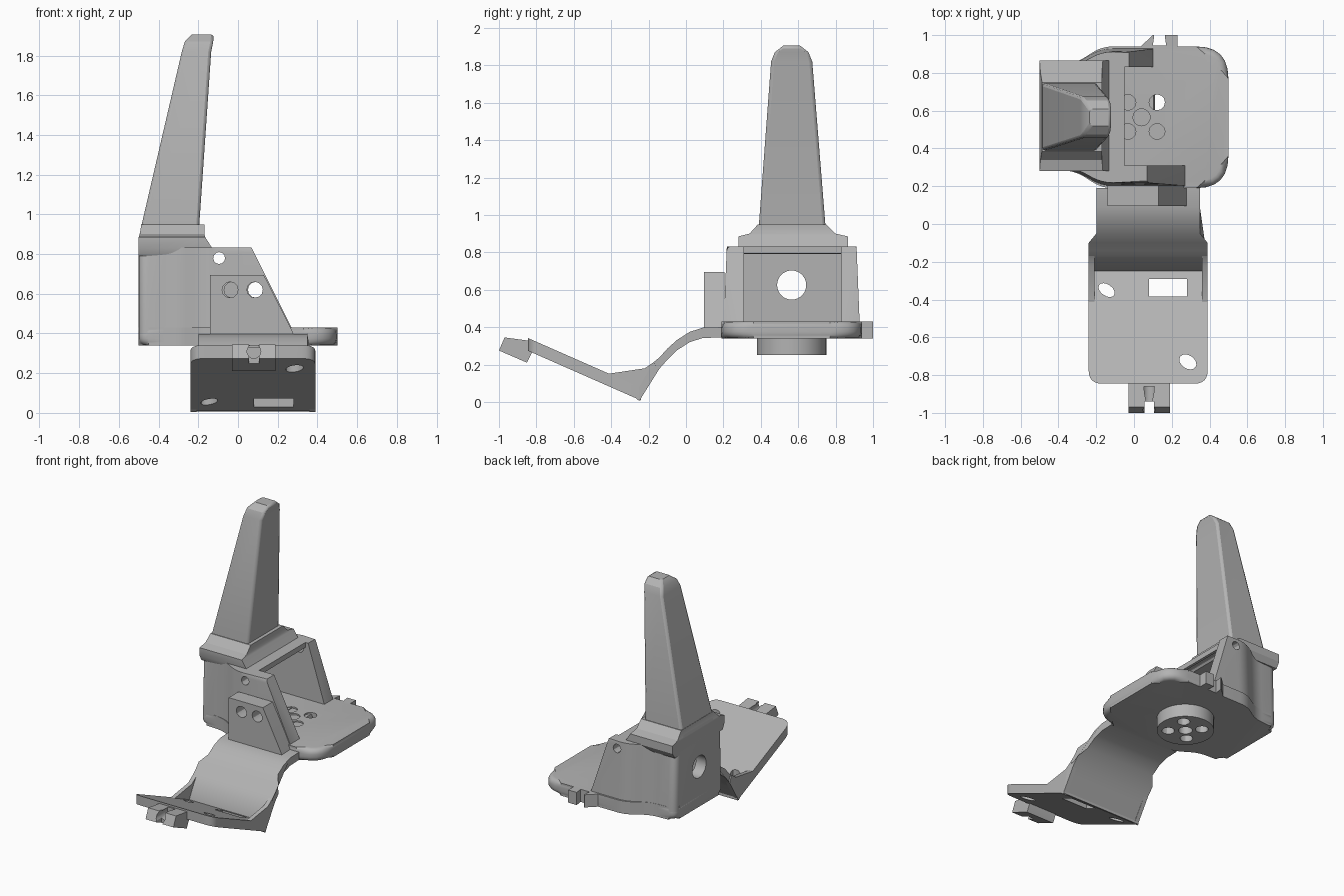
import bpy, bmesh, math
from mathutils import Vector

if "Cube" in bpy.data.objects:
    bpy.data.objects.remove(bpy.data.objects["Cube"])

grey = bpy.data.materials.new("plain grey")
grey.use_nodes = True
grey.diffuse_color = (0.45, 0.45, 0.45, 1)
grey.node_tree.nodes["Principled BSDF"].inputs["Base Color"].default_value = (0.45, 0.45, 0.45, 1)


def add(name, bm):
    bmesh.ops.recalc_face_normals(bm, faces=bm.faces)
    mesh = bpy.data.meshes.new(name)
    bm.to_mesh(mesh)
    bm.free()
    mesh.materials.append(grey)
    ob = bpy.data.objects.new(name, mesh)
    bpy.context.collection.objects.link(ob)
    return ob


def place(p, h, axis):
    return {"x": (h, p[0], p[1]), "y": (p[0], h, p[1]), "z": (p[0], p[1], h)}[axis]


def prism(name, pts, axis, a, b, edit=None):
    """Extrude a 2D outline along an axis; edit may adjust the bmesh."""
    bm = bmesh.new()
    low, high = ([bm.verts.new(place(p, h, axis)) for p in pts] for h in (a, b))
    bm.faces.new(low)
    bm.faces.new(high)
    for i in range(len(pts)):
        j = (i + 1) % len(pts)
        bm.faces.new((low[i], low[j], high[j], high[i]))
    if edit:
        edit(bm)
    return add(name, bm)


def box(name, x, y, z):
    return prism(name, [(x[0], y[0]), (x[1], y[0]), (x[1], y[1]), (x[0], y[1])], "z", *z)


def disc(name, c, r, axis, a, b, n=24, stretch=1.0, turn=0.0):
    pts = []
    for i in range(n):
        t = 2 * math.pi * i / n
        u, v = r * stretch * math.cos(t), r * math.sin(t)
        pts.append((c[0] + u * math.cos(turn) - v * math.sin(turn),
                    c[1] + u * math.sin(turn) + v * math.cos(turn)))
    return prism(name, pts, axis, a, b)


def loft(name, sections):
    """Stack rectangular sections given as (z, x0, x1, y0, y1)."""
    bm = bmesh.new()
    rings = [[bm.verts.new(p) for p in ((x0, y0, z), (x1, y0, z), (x1, y1, z), (x0, y1, z))]
             for z, x0, x1, y0, y1 in sections]
    bm.faces.new(rings[0])
    bm.faces.new(rings[-1])
    for r, s in zip(rings, rings[1:]):
        for i in range(4):
            bm.faces.new((r[i], r[(i + 1) % 4], s[(i + 1) % 4], s[i]))
    return add(name, bm)


def cut(ob, *cutters):
    for c in cutters:
        mod = ob.modifiers.new("cut", "BOOLEAN")
        mod.operation, mod.solver, mod.object = "DIFFERENCE", "EXACT", c
    graph = bpy.context.evaluated_depsgraph_get()
    mesh = bpy.data.meshes.new_from_object(ob.evaluated_get(graph))
    ob.modifiers.clear()
    ob.data = mesh
    for c in cutters:
        bpy.data.objects.remove(c)


def rounded(pts, radii, steps=6):
    """Round each corner of an outline by its own radius."""
    out = []
    for i, r in enumerate(radii):
        p, a, b = (Vector(pts[k % len(pts)]) for k in (i, i - 1, i + 1))
        s, e = p + (a - p).normalized() * r, p + (b - p).normalized() * r
        if r == 0:
            out.append(tuple(p))
            continue
        for k in range(steps + 1):
            t = k / steps
            out.append(tuple(s * (1 - t) ** 2 + p * 2 * t * (1 - t) + e * t * t))
    return out


# Base plate with rounded rim
def round_rim(bm):
    rim = [e for e in bm.edges if abs(e.verts[0].co.z - e.verts[1].co.z) < 0.001]
    bmesh.ops.bevel(bm, geom=rim, offset=0.035, segments=4, profile=0.5, affect="EDGES")


base_outline = rounded([(-0.5, 0.29), (-0.31, 0.28), (-0.17, 0.19), (0.5, 0.19),
                        (0.5, 0.94), (-0.17, 0.94), (-0.31, 0.85), (-0.5, 0.84)],
                       [0.05, 0.06, 0.06, 0.17, 0.17, 0.06, 0.06, 0.05])
base = prism("base_plate", base_outline, "z", 0.34, 0.43, round_rim)
boss = disc("base_boss", (0.04, 0.565), 0.185, "z", 0.25, 0.36, 48)
for part in (base, boss):
    cut(part, disc("hole", (0.04, 0.565), 0.045, "z", 0.1, 0.6),
        *[disc("hole", (0.045 + sx * 0.077, 0.567 + sy * 0.077), 0.042, "z", 0.1, 0.6, 12)
          for sx in (-1, 1) for sy in (-1, 1)])

# Notched lug behind the base
lug = prism("rear_lug", [(0.03, 0.9), (0.03, 0.935), (0.1, 1.0), (0.23, 1.0), (0.23, 0.9)], "z", 0.34, 0.43)
cut(lug, prism("notch", [(0.1, 0.945), (0.17, 0.945), (0.15, 1.1), (0.12, 1.1)], "z", 0.2, 0.6))


# Housing: tapered shell, hollow and open towards +x
def taper(bm):
    tops = [e for e in bm.edges if all(v.co.z > 0.8 for v in e.verts)]
    for v in bm.verts:
        if v.co.z > 0.8:
            v.co.y = 0.567 + (v.co.y - 0.567) * 0.95
    bmesh.ops.bevel(bm, geom=tops, offset=0.025, segments=3, profile=0.5, affect="EDGES")


shell_outline = rounded([(-0.5, 0.29), (-0.31, 0.28), (-0.17, 0.2), (0.35, 0.2),
                         (0.35, 0.93), (-0.17, 0.93), (-0.31, 0.85), (-0.5, 0.84)],
                        [0.05, 0.06, 0.06, 0, 0, 0.06, 0.06, 0.05])
housing = prism("housing", shell_outline, "z", 0.38, 0.832, taper)
cut(housing,
    prism("slope", [(0.065, 0.84), (0.285, 0.4), (0.285, 0.2), (0.7, 0.2), (0.7, 0.84)], "y", 0.0, 0.57),
    prism("slope", [(-0.03, 0.84), (0.11, 0.4), (0.11, 0.2), (0.7, 0.2), (0.7, 0.84)], "y", 0.56, 1.2),
    box("cavity", (-0.42, 0.6), (0.31, 0.83), (0.425, 0.795)),
    box("opening", (-0.05, 0.6), (0.31, 0.83), (0.42, 1.0)),
    disc("axle_hole", (0.565, 0.625), 0.078, "x", -0.7, -0.3, 32),
    disc("screw_hole", (-0.095, 0.78), 0.03, "y", 0.0, 1.2, 12),
    disc("screw_hole", (-0.03, 0.62), 0.04, "y", 0.0, 0.4, 12),
    disc("screw_hole", (0.09, 0.62), 0.04, "y", 0.0, 0.4, 12))

# Upright finger on its flange
flange = loft("finger_flange", [(0.79, -0.5, -0.25, 0.3, 0.84), (0.83, -0.5, -0.13, 0.28, 0.865),
                                (0.885, -0.5, -0.165, 0.28, 0.865), (0.9, -0.495, -0.17, 0.34, 0.8),
                                (0.95, -0.487, -0.17, 0.385, 0.75)])
finger = loft("finger", [(0.88, -0.5, -0.2, 0.385, 0.75), (0.95, -0.485, -0.195, 0.39, 0.745),
                         (1.82, -0.283, -0.135, 0.455, 0.675), (1.87, -0.268, -0.125, 0.475, 0.655),
                         (1.905, -0.235, -0.12, 0.52, 0.61)])
bevel = finger.modifiers.new("soft_edges", "BEVEL")
bevel.width, bevel.segments, bevel.limit_method, bevel.angle_limit = 0.015, 2, "ANGLE", 0.9

# Bracket joining the pedal to the housing
bracket = prism("pedal_bracket", [(-0.14, 0.37), (0.29, 0.37), (0.27, 0.42), (0.13, 0.695), (-0.14, 0.695)],
                "y", 0.095, 0.205)
cut(bracket, *[disc("hole", (x, 0.62), 0.04, "y", 0.0, 0.4, 12) for x in (-0.04, 0.085)])


# Curved neck, flaring where it meets the pedal
def flare(bm):
    for v in bm.verts:
        if v.co.y > -0.07:
            v.co.x = 0.075 + (v.co.x - 0.075) * 0.87


neck_top = [(0.19, 0.4), (0.09, 0.397), (0.02, 0.375), (-0.05, 0.33), (-0.1, 0.285),
            (-0.14, 0.24), (-0.17, 0.215), (-0.2, 0.17), (-0.25, 0.08)]
neck_low = [(-0.25, 0.01), (-0.18, 0.12), (-0.14, 0.18), (-0.1, 0.225), (-0.05, 0.275),
            (0.02, 0.32), (0.09, 0.342), (0.19, 0.345)]
prism("pedal_neck", neck_top + neck_low, "x", -0.24, 0.39, flare)


# Sloped pedal plate with slot and oval holes
def slope(bm):
    for v in bm.verts:
        v.co.z -= 0.44 * (v.co.y + 0.25)


pedal = prism("pedal_plate", rounded([(-0.24, -0.24), (-0.24, -0.845), (0.39, -0.845), (0.39, -0.24)],
                                     [0, 0.07, 0.07, 0]), "z", 0.012, 0.08, slope)
cut(pedal, box("slot", (0.08, 0.28), (-0.385, -0.29), (-0.2, 0.6)),
    disc("oval", (-0.145, -0.35), 0.03, "z", -0.2, 0.6, 16, 1.6, -0.6),
    disc("oval", (0.285, -0.73), 0.035, "z", -0.2, 0.6, 16, 1.4, -0.6))

# Side gussets, one on each edge of the pedal
for side, x in (("right", -0.24), ("left", 0.36)):
    prism(side + "_gusset", [(-0.42, 0.15), (-0.25, 0.005), (-0.15, 0.165), (-0.17, 0.215), (-0.22, 0.18)],
          "x", x, x + 0.03)

# Front tab with a clip notch
tab = prism("pedal_tab", [(-1.0, 0.275), (-0.97, 0.345), (-0.82, 0.325), (-0.82, 0.27), (-0.85, 0.21)],
            "x", -0.03, 0.19)
cut(tab, disc("clip_hole", (0.08, 0.31), 0.035, "y", -1.2, -0.86, 16),
    box("clip_gap", (0.055, 0.105), (-1.2, -0.94), (0.1, 0.6)))

# Smooth curved surfaces while keeping sharp edges
bpy.ops.object.select_all(action="DESELECT")
for ob in bpy.context.scene.objects:
    if ob.type == "MESH":
        ob.select_set(True)
        bpy.context.view_layer.objects.active = ob
bpy.ops.object.shade_smooth_by_angle(angle=math.radians(30))
